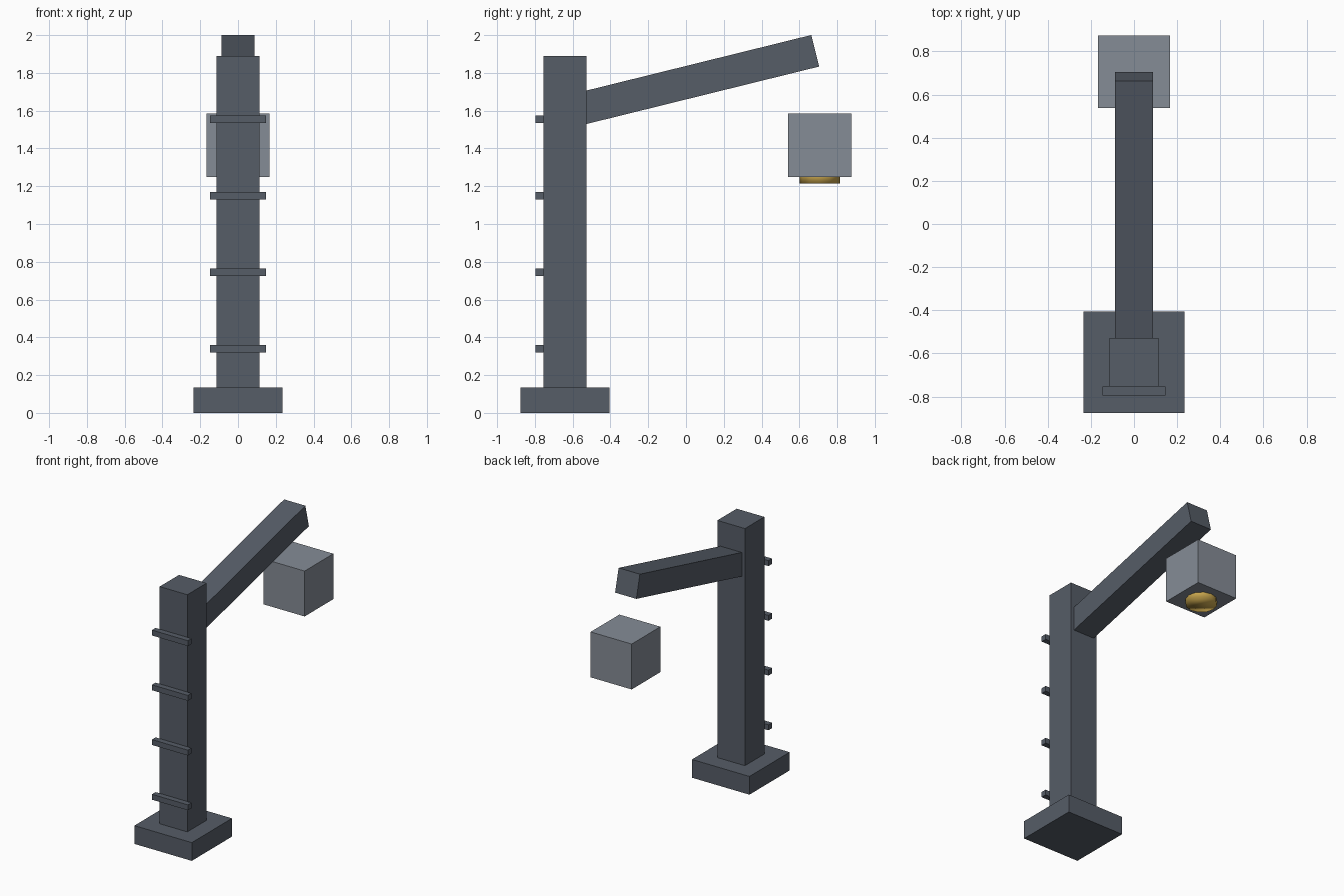
import bpy
import math
from mathutils import Vector

if "Cube" in bpy.data.objects:
    bpy.data.objects.remove(bpy.data.objects["Cube"])


def material(name, rgb):
    m = bpy.data.materials.new(name)
    m.diffuse_color = (*rgb, 1.0)
    m.use_nodes = True
    m.node_tree.nodes["Principled BSDF"].inputs["Base Color"].default_value = m.diffuse_color
    return m


slate = material("dark_slate", (0.093, 0.109, 0.136))
grey = material("light_grey", (0.235, 0.262, 0.305))
gold = material("gold", (0.58, 0.38, 0.075))


def box(name, center, size, mat, tilt=0.0):
    bpy.ops.mesh.primitive_cube_add(size=1, location=center, rotation=(tilt, 0, 0))
    ob = bpy.context.object
    ob.name = name
    ob.scale = size
    ob.data.materials.append(mat)
    return ob


# Base block and upright post
POST_Y = -0.641
box("base", (0, POST_Y, 0.0675), (0.47, 0.47, 0.135), slate)
box("post", (0, POST_Y, 1.0125), (0.226, 0.226, 1.755), slate)

# Climbing rungs on the front of the post
for i in range(4):
    box(f"rung_{i + 1}", (0, -0.775, 0.34 + 0.405 * i), (0.294, 0.042, 0.04), slate)

# Sloping arm, its lower end buried in the post
tip = Vector((0, 0.684, 1.917))
tilt = math.atan(0.247)
direction = Vector((0, math.cos(tilt), math.sin(tilt)))
length = 1.36
box("arm", tip - direction * length / 2, (0.174, length, 0.172), slate, tilt)

# Hanging lantern housing with a rounded-shaded lamp underneath
LAMP_Y = 0.707
box("lantern", (0, LAMP_Y, 1.418), (0.336, 0.336, 0.336), grey)
bpy.ops.mesh.primitive_cylinder_add(vertices=12, radius=0.107, depth=0.07,
                                    location=(0, LAMP_Y, 1.25))
lamp = bpy.context.object
lamp.name = "lamp"
lamp.data.materials.append(gold)
bpy.ops.object.shade_smooth()
